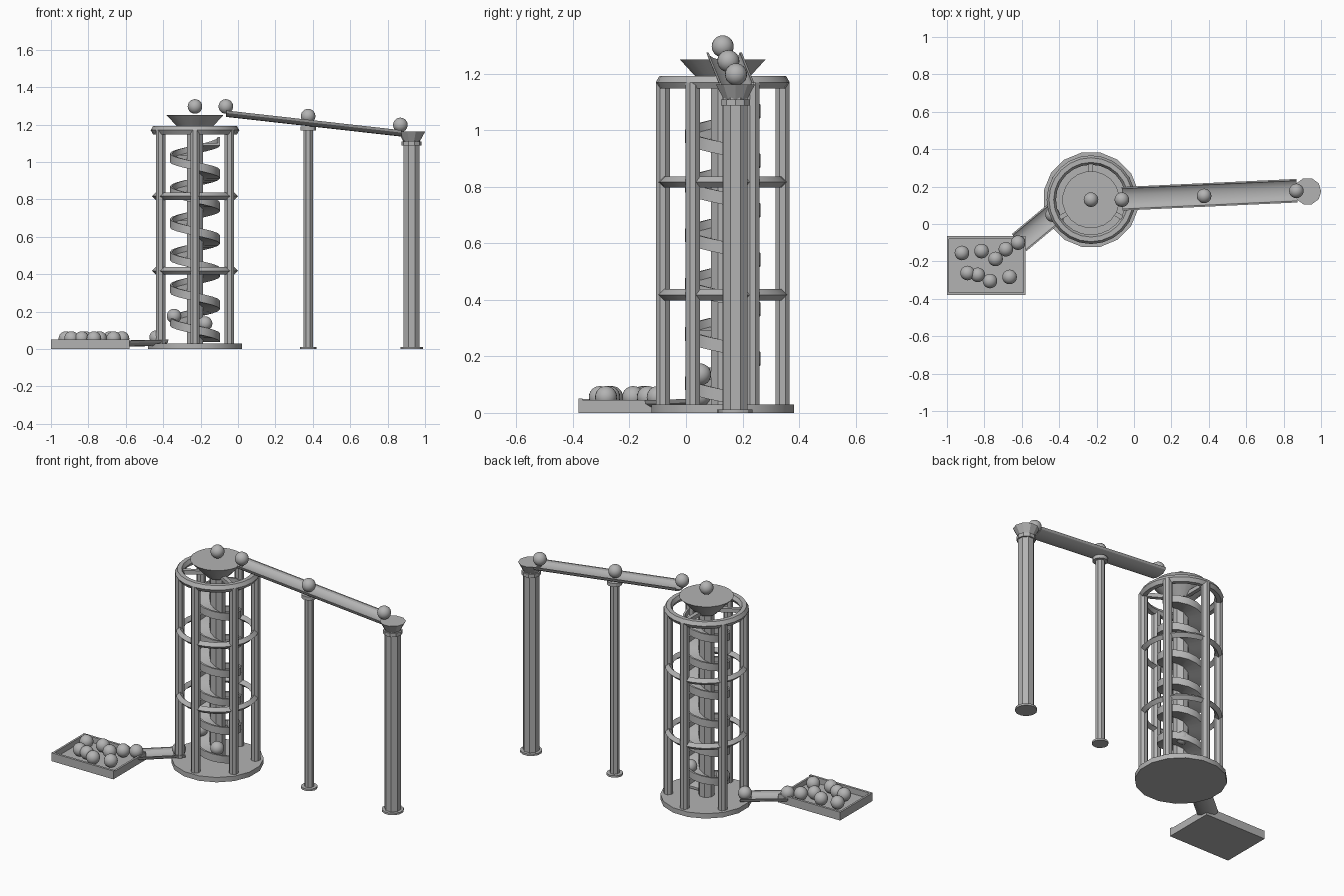
import bpy, bmesh, math
from math import cos, sin, pi, radians
from mathutils import Vector, Matrix

if "Cube" in bpy.data.objects:
    bpy.data.objects.remove(bpy.data.objects["Cube"])

grey = bpy.data.materials.new("plain grey")
grey.diffuse_color = (0.45, 0.45, 0.45, 1)
grey.use_nodes = True
grey.node_tree.nodes["Principled BSDF"].inputs["Base Color"].default_value = grey.diffuse_color
TX, TY = -0.23, 0.13          # tower axis
BALL = 0.039


def finish(name, bm, angle=30):
    bmesh.ops.recalc_face_normals(bm, faces=bm.faces)
    me = bpy.data.meshes.new(name)
    bm.to_mesh(me)
    bm.free()
    me.materials.append(grey)
    ob = bpy.data.objects.new(name, me)
    bpy.context.collection.objects.link(ob)
    bpy.ops.object.select_all(action='DESELECT')
    ob.select_set(True)
    bpy.context.view_layer.objects.active = ob
    bpy.ops.object.shade_smooth_by_angle(angle=radians(angle))
    return ob


def cone(name, x, y, z0, z1, r0, r1, n):
    bm = bmesh.new()
    m = Matrix.Translation((x, y, (z0 + z1) / 2)) @ Matrix.Rotation(pi / n, 4, 'Z')
    bmesh.ops.create_cone(bm, cap_ends=True, segments=n, radius1=r0, radius2=r1,
                          depth=z1 - z0, matrix=m)
    return finish(name, bm)


def box(name, x0, x1, y0, y1, z0, z1):
    bm = bmesh.new()
    m = Matrix.Translation(((x0 + x1) / 2, (y0 + y1) / 2, (z0 + z1) / 2))
    bmesh.ops.create_cube(bm, size=1, matrix=m @ Matrix.Diagonal((x1 - x0, y1 - y0, z1 - z0, 1)))
    return finish(name, bm)


def ball(name, x, y, z):
    bm = bmesh.new()
    bmesh.ops.create_uvsphere(bm, u_segments=20, v_segments=12, radius=BALL,
                              matrix=Matrix.Translation((x, y, z)))
    return finish(name, bm, 60)


def loft(name, sections, closed=False):
    """Skin a list of closed cross-sections."""
    bm = bmesh.new()
    rows = [[bm.verts.new(p) for p in s] for s in sections]
    n = len(rows[0])
    pairs = list(zip(rows, rows[1:])) + ([(rows[-1], rows[0])] if closed else [])
    for a, b in pairs:
        for i in range(n):
            j = (i + 1) % n
            bm.faces.new((a[i], a[j], b[j], b[i]))
    if not closed:
        bm.faces.new(rows[0])
        bm.faces.new(rows[-1])
    return finish(name, bm)


def ring(name, z, major, minor, sides, n=24):
    secs = []
    for k in range(n):
        a = 2 * pi * k / n
        sec = []
        for i in range(sides):
            t = 2 * pi * i / sides
            r = major + minor * cos(t)
            sec.append((TX + r * cos(a), TY + r * sin(a), z + minor * sin(t)))
        secs.append(sec)
    return loft(name, secs, True)


def gutter(name, start, end, half, depth, thick, n=8):
    """Open rounded trough whose rim runs from start to end."""
    start, end = Vector(start), Vector(end)
    side = (end - start).cross(Vector((0, 0, 1))).normalized()
    prof = []
    for k in range(n + 1):
        t = pi * k / n
        prof.append((-half * cos(t), -depth * sin(t)))
    for k in range(n, -1, -1):
        t = pi * k / n
        prof.append((-(half - thick) * cos(t), -(depth - thick) * sin(t)))
    return loft(name, [[p + side * u + Vector((0, 0, v)) for u, v in prof]
                       for p in (start, end)])


# Tower frame
cone("tower_base", TX, TY, 0, 0.03, 0.257, 0.257, 16)
for k in range(6):
    a = radians(30 + 60 * k)
    cone("tower_post", TX + 0.212 * cos(a), TY + 0.212 * sin(a), 0.03, 1.17, 0.027, 0.027, 8)
ring("lower_ring", 0.418, 0.21, 0.02, 4)
ring("middle_ring", 0.817, 0.21, 0.02, 4)
ring("top_ring", 1.17, 0.212, 0.025, 6)
cone("centre_column", TX, TY, 0.03, 1.17, 0.045, 0.045, 8)

# Funnel and its three struts
cone("funnel", TX, TY, 1.15, 1.25, 0.06, 0.153, 20)
for k in range(3):
    strut = box("funnel_strut", 0.04, 0.2, -0.012, 0.012, 1.155, 1.179)
    strut.matrix_world = Matrix.Translation((TX, TY, 0)) @ Matrix.Rotation(
        radians(90 + 120 * k), 4, 'Z')

# Spiral slide: floor with an outer lip
lip_profile = [(0.042, 0), (0.134, 0), (0.134, 0.045), (0.122, 0.045), (0.122, 0.014), (0.042, 0.014)]
turns, steps = 6, 16
secs = []
for k in range(turns * steps + 1):
    a = 2 * pi * k / steps
    z = 1.088 - 1.05 * k / (turns * steps)
    secs.append([(TX + r * cos(a), TY + r * sin(a), z + h) for r, h in lip_profile])
loft("spiral_slide", secs)

# Upper ramp and exit chute
gutter("upper_ramp", (-0.063, 0.135, 1.275), (0.872, 0.178, 1.17), 0.063, 0.034, 0.008)
gutter("exit_chute", (-0.41, 0.07, 0.05), (-0.615, -0.10, 0.045), 0.06, 0.033, 0.008)

# Middle support
cone("middle_support_foot", 0.375, 0.155, 0, 0.012, 0.046, 0.046, 12)
cone("middle_support_pole", 0.375, 0.155, 0.012, 1.19, 0.027, 0.027, 8)
cone("middle_support_cap", 0.375, 0.155, 1.168, 1.19, 0.043, 0.043, 12)

# End support with cup
EX, EY = 0.928, 0.175
cone("end_support_foot", EX, EY, 0, 0.012, 0.062, 0.062, 12)
cone("end_support_pole", EX, EY, 0.012, 1.12, 0.046, 0.046, 8)
cone("end_support_collar", EX, EY, 1.088, 1.11, 0.054, 0.054, 10)
cone("end_support_cup", EX, EY, 1.11, 1.163, 0.044, 0.073, 10)

# Collecting tray
X0, X1, Y0, Y1 = -1.0, -0.58, -0.38, -0.065
box("tray_floor", X0, X1, Y0, Y1, 0, 0.016)
box("tray_front_wall", X0, X1, Y0, Y0 + 0.014, 0, 0.051)
box("tray_back_wall", X0, X1, Y1 - 0.014, Y1, 0, 0.051)
box("tray_left_wall", X0, X0 + 0.012, Y0, Y1, 0, 0.05)
box("tray_right_wall", X1 - 0.012, X1, Y0, Y1, 0, 0.045)

# Balls
for x, y in [(-0.92, -0.155), (-0.815, -0.145), (-0.74, -0.187), (-0.685, -0.135), (-0.62, -0.1),
             (-0.89, -0.262), (-0.835, -0.272), (-0.77, -0.305), (-0.665, -0.283)]:
    ball("tray_ball", x, y, 0.056)
ball("chute_ball", -0.435, 0.05, 0.062)
for x, y, z in [(-0.342, 0.13, 0.176), (-0.176, 0.05, 0.136), (-0.176, 0.21, 0.22)]:
    ball("spiral_ball", x, y, z)
for x, y, z in [(-0.065, 0.13, 1.297), (0.375, 0.15, 1.245), (0.868, 0.177, 1.198)]:
    ball("ramp_ball", x, y, z)
ball("funnel_ball", TX, TY, 1.297)
